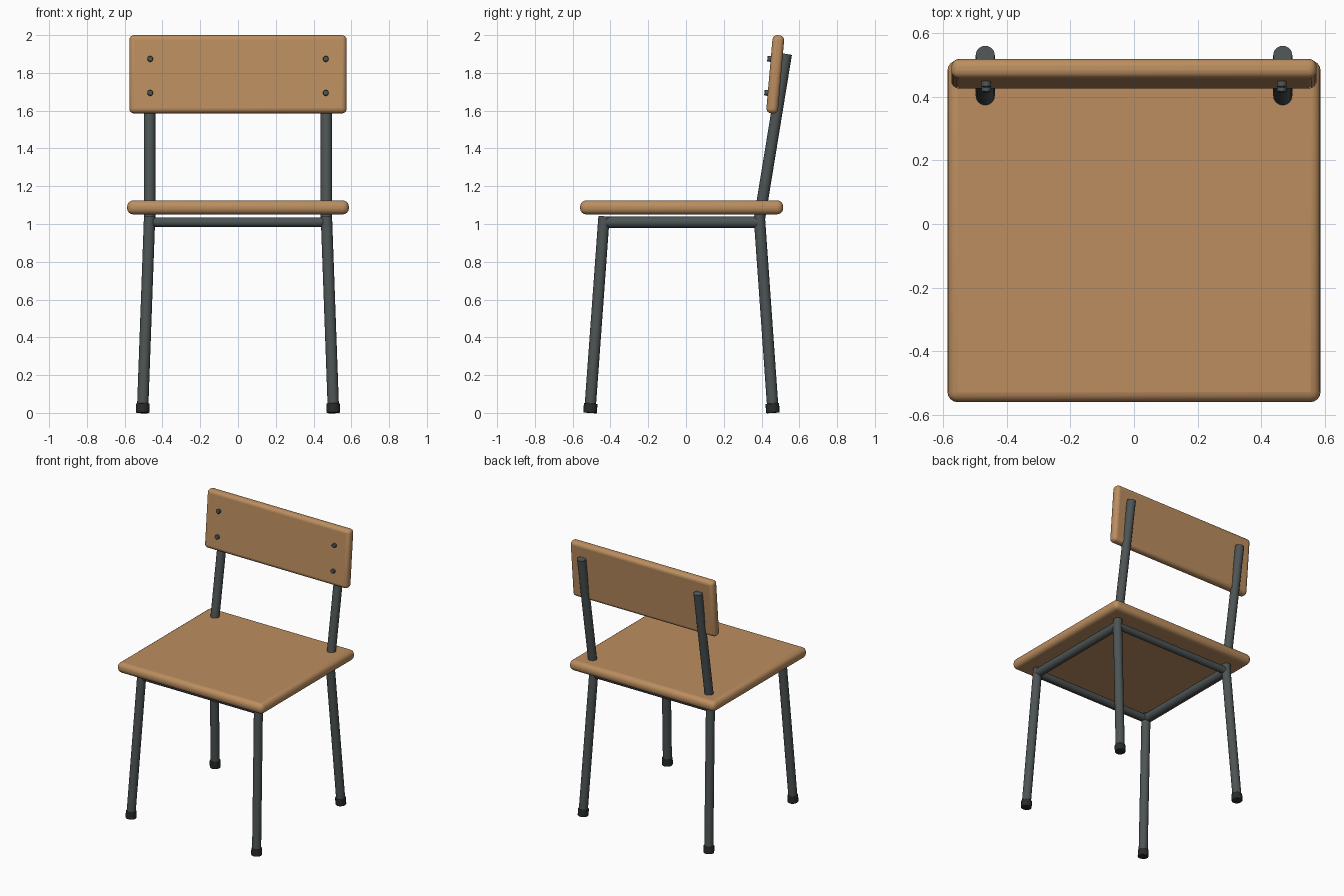
import bpy
import math
from mathutils import Vector

cube = bpy.data.objects.get("Cube")
if cube:
    bpy.data.objects.remove(cube, do_unlink=True)


def material(name, rgb):
    mat = bpy.data.materials.new(name)
    mat.use_nodes = True
    mat.diffuse_color = (*rgb, 1)
    bsdf = mat.node_tree.nodes["Principled BSDF"]
    bsdf.inputs["Base Color"].default_value = (*rgb, 1)
    return mat


WOOD = material("warm wood", (0.50, 0.27, 0.115))
METAL = material("dark grey metal", (0.075, 0.088, 0.09))
RUBBER = material("black rubber", (0.022, 0.024, 0.024))


def finish(name, mat, bevel=0, segments=4):
    obj = bpy.context.object
    obj.name = obj.data.name = name
    obj.data.materials.append(mat)
    if bevel:
        mod = obj.modifiers.new("Rounded edges", "BEVEL")
        mod.width, mod.segments = bevel, segments
    bpy.ops.object.shade_smooth_by_angle(angle=math.radians(35))
    return obj


def board(name, size, centre, bevel, tilt=0):
    bpy.ops.mesh.primitive_cube_add(size=1, location=centre)
    obj = bpy.context.object
    obj.scale = size
    bpy.ops.object.transform_apply(location=False, rotation=False, scale=True)
    obj.rotation_euler.x = tilt
    return finish(name, WOOD, bevel)


def tube(name, start, end, radius, mat=METAL, bevel=0):
    start, end = Vector(start), Vector(end)
    axis = end - start
    bpy.ops.mesh.primitive_cylinder_add(
        vertices=24, radius=radius, depth=axis.length, location=(start + end) / 2,
        rotation=axis.to_track_quat("Z", "Y").to_euler())
    return finish(name, mat, bevel, 2)


# Wooden seat and leaning backrest
REST_Y, REST_Z, REST_TILT = 0.4725, 1.7925, math.radians(-5)
board("seat", (1.174, 1.075, 0.074), (0, -0.023, 1.088), 0.032)
board("backrest", (1.15, 0.062, 0.415), (0, REST_Y, REST_Z), 0.025, REST_TILT)

X = 0.468
FRONT, BACK, RAIL_Z = -0.434, 0.388, 1.01

for side, s in (("left", 1), ("right", -1)):
    # Splayed legs with rubber feet
    for end, top_y, foot_y in (("front", FRONT, -0.508), ("back", BACK, 0.46)):
        tube(f"{end}_{side}_leg", (s * 0.505, foot_y, 0.02), (s * X, top_y, 1.04), 0.03)
        tube(f"{end}_{side}_foot", (s * 0.505, foot_y, 0),
             (s * 0.504, foot_y * 0.993, 0.05), 0.036, RUBBER, 0.004)

    # Side rail and backrest post
    tube(f"{side}_rail", (s * X, FRONT, RAIL_Z), (s * X, BACK, RAIL_Z), 0.03)
    tube(f"{side}_post", (s * X, 0.39, 1.035), (s * X, 0.531, 1.9), 0.03)

    # Bolts running through the backrest into the post
    for level, z in (("upper", 1.875), ("lower", 1.695)):
        face_y = REST_Y - 0.031 + (z - REST_Z) * math.tan(-REST_TILT)
        tube(f"{level}_{side}_bolt", (s * 0.465, face_y - 0.018, z),
             (s * 0.465, face_y + 0.07, z - 0.008), 0.015, METAL, 0.003)

# Cross rails under the seat
for end, y in (("front", FRONT), ("back", BACK)):
    tube(f"{end}_rail", (-X, y, RAIL_Z), (X, y, RAIL_Z), 0.025)
